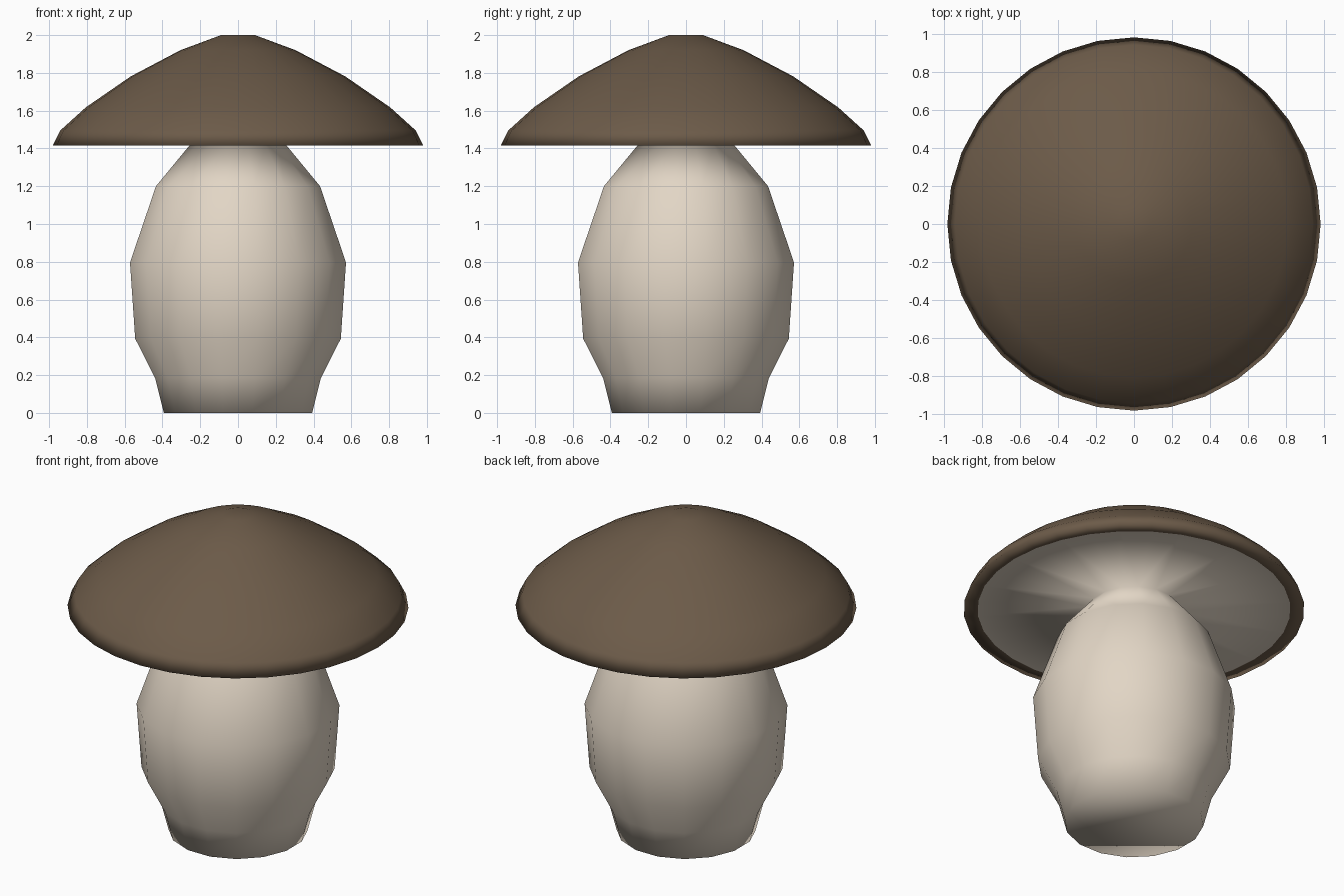
import bpy, bmesh
from math import pi, cos, sin

if "Cube" in bpy.data.objects:
    bpy.data.objects.remove(bpy.data.objects["Cube"])


def material(name, color):
    m = bpy.data.materials.new(name)
    m.diffuse_color = (*color, 1)
    m.use_nodes = True
    m.node_tree.nodes["Principled BSDF"].inputs["Base Color"].default_value = m.diffuse_color
    return m


def ring(bm, r, z, n, offset=0.0):
    vs = [bm.verts.new((r * cos(2 * pi * (i + offset) / n),
                        r * sin(2 * pi * (i + offset) / n), z)) for i in range(n)]
    return vs, [bm.edges.new((vs[i], vs[(i + 1) % n])) for i in range(n)]


def lathe(name, rings, mat, cap_first=False, cap_last=False):
    """Join rings (radius, z, sides, offset) into one smooth surface."""
    bm = bmesh.new()
    loops = [ring(bm, *r) for r in rings]
    for a, b in zip(loops, loops[1:]):
        bmesh.ops.bridge_loops(bm, edges=a[1] + b[1])
    if cap_first:
        bm.faces.new(loops[0][0])
    if cap_last:
        bm.faces.new(loops[-1][0])
    bmesh.ops.recalc_face_normals(bm, faces=bm.faces)
    # an open surface may come out inverted: the first wall must face outward
    bm.normal_update()
    wall = max(bm.faces, key=lambda f: abs(f.normal.xy.dot(f.calc_center_median().xy)))
    if wall.normal.xy.dot(wall.calc_center_median().xy) < 0:
        bmesh.ops.reverse_faces(bm, faces=bm.faces)
    for f in bm.faces:
        f.smooth = True
    mesh = bpy.data.meshes.new(name)
    bm.to_mesh(mesh)
    bm.free()
    mesh.materials.append(mat)
    obj = bpy.data.objects.new(name, mesh)
    bpy.context.collection.objects.link(obj)
    return obj


brown = material("cap_brown", (0.15, 0.104, 0.066))
cream = material("stem_cream", (0.76, 0.67, 0.56))

# Cap: domed top, sloping rim and flat lip underneath
cap_profile = [(0.09, 2.0), (0.305, 1.92), (0.567, 1.782), (0.805, 1.618),
               (0.94, 1.496), (0.98, 1.416), (0.90, 1.416)]
lathe("cap", [(r, z, 32, 0) for r, z in cap_profile], brown, cap_first=True)

# Stem: bulging 16-sided body that flares into the underside of the cap
stem_profile = [(0.40, 0.0), (0.448, 0.186), (0.555, 0.393), (0.583, 0.796),
                (0.443, 1.2), (0.26, 1.418)]
lathe("stem_and_underside",
      [(r, z, 16, 0.5) for r, z in stem_profile] + [(0.90, 1.416, 32, 0)],
      cream, cap_first=True)
